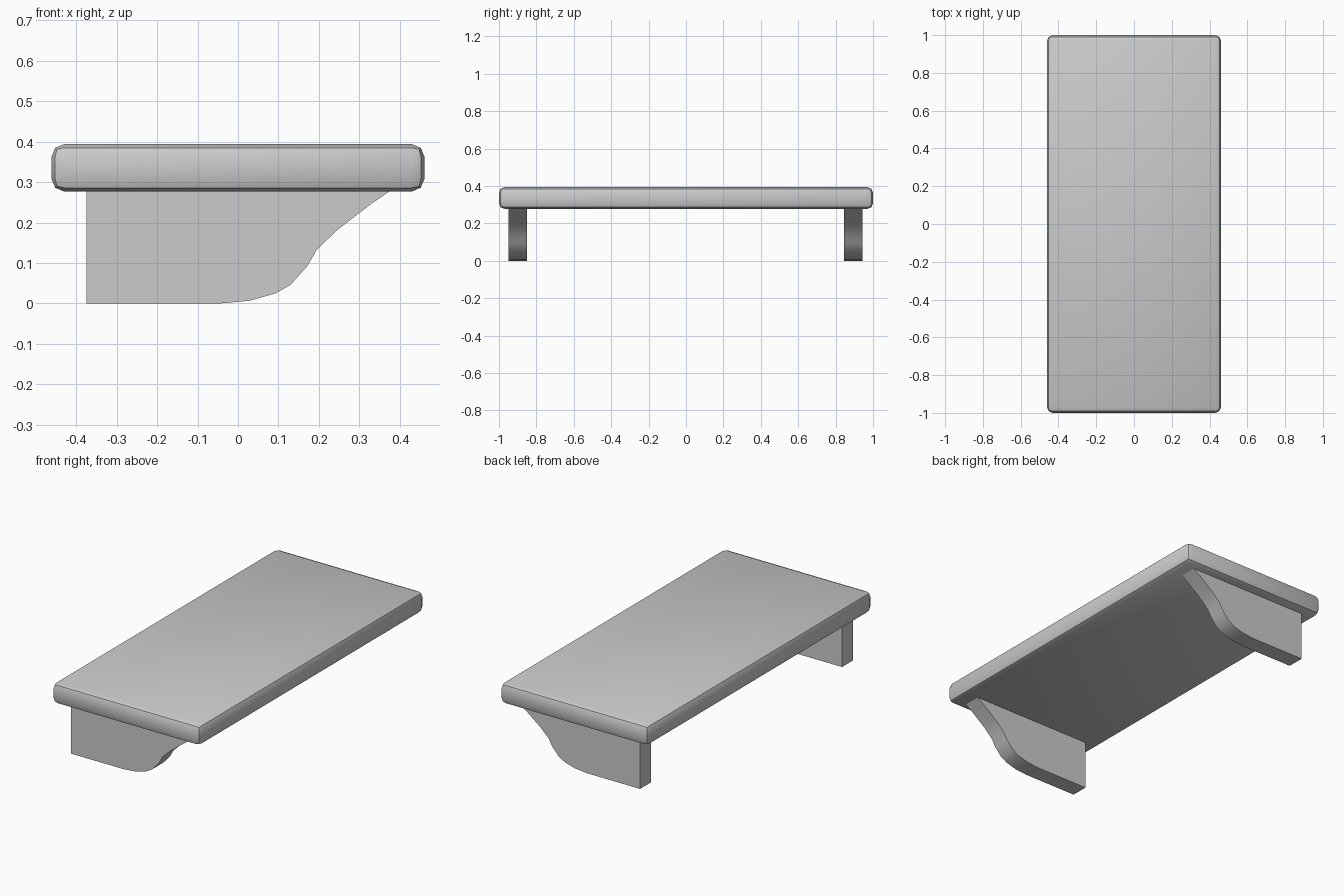
import bpy, bmesh, math

if "Cube" in bpy.data.objects:
    bpy.data.objects.remove(bpy.data.objects["Cube"])


def smooth(obj):
    bpy.ops.object.select_all(action='DESELECT')
    obj.select_set(True)
    bpy.context.view_layer.objects.active = obj
    bpy.ops.object.shade_smooth_by_angle(angle=math.radians(30))


def add_object(name, bm):
    bmesh.ops.recalc_face_normals(bm, faces=bm.faces)
    mesh = bpy.data.meshes.new(name)
    bm.to_mesh(mesh)
    bm.free()
    obj = bpy.data.objects.new(name, mesh)
    bpy.context.collection.objects.link(obj)
    smooth(obj)
    return obj


# Shelf board with softly rounded edges
Z0, Z1 = 0.277, 0.394
bm = bmesh.new()
bmesh.ops.create_cube(bm, size=1)
bmesh.ops.scale(bm, vec=(0.922, 2.0, Z1 - Z0), verts=bm.verts)
bmesh.ops.translate(bm, vec=(0, 0, (Z0 + Z1) / 2), verts=bm.verts)
bmesh.ops.bevel(bm, geom=bm.edges[:], offset=0.031, segments=2,
                profile=0.5, affect='EDGES')
add_object("shelf_board", bm)

# Bracket outline (x, z): straight back, S-curved front
PROFILE = [(-0.375, Z0), (-0.375, 0), (-0.045, 0), (0.03, 0.007),
           (0.093, 0.025), (0.13, 0.046), (0.172, 0.093), (0.194, 0.132),
           (0.246, 0.182), (0.325, 0.243), (0.374, Z0)]
THICKNESS = 0.098


def bracket(name, y):
    bm = bmesh.new()
    face = bm.faces.new([bm.verts.new((x, y - THICKNESS / 2, z))
                         for x, z in PROFILE])
    ext = bmesh.ops.extrude_face_region(bm, geom=[face], use_keep_orig=True)
    verts = [v for v in ext['geom'] if isinstance(v, bmesh.types.BMVert)]
    bmesh.ops.translate(bm, vec=(0, THICKNESS, 0), verts=verts)
    add_object(name, bm)


# Two supporting brackets
bracket("front_bracket", -0.899)
bracket("back_bracket", 0.894)
